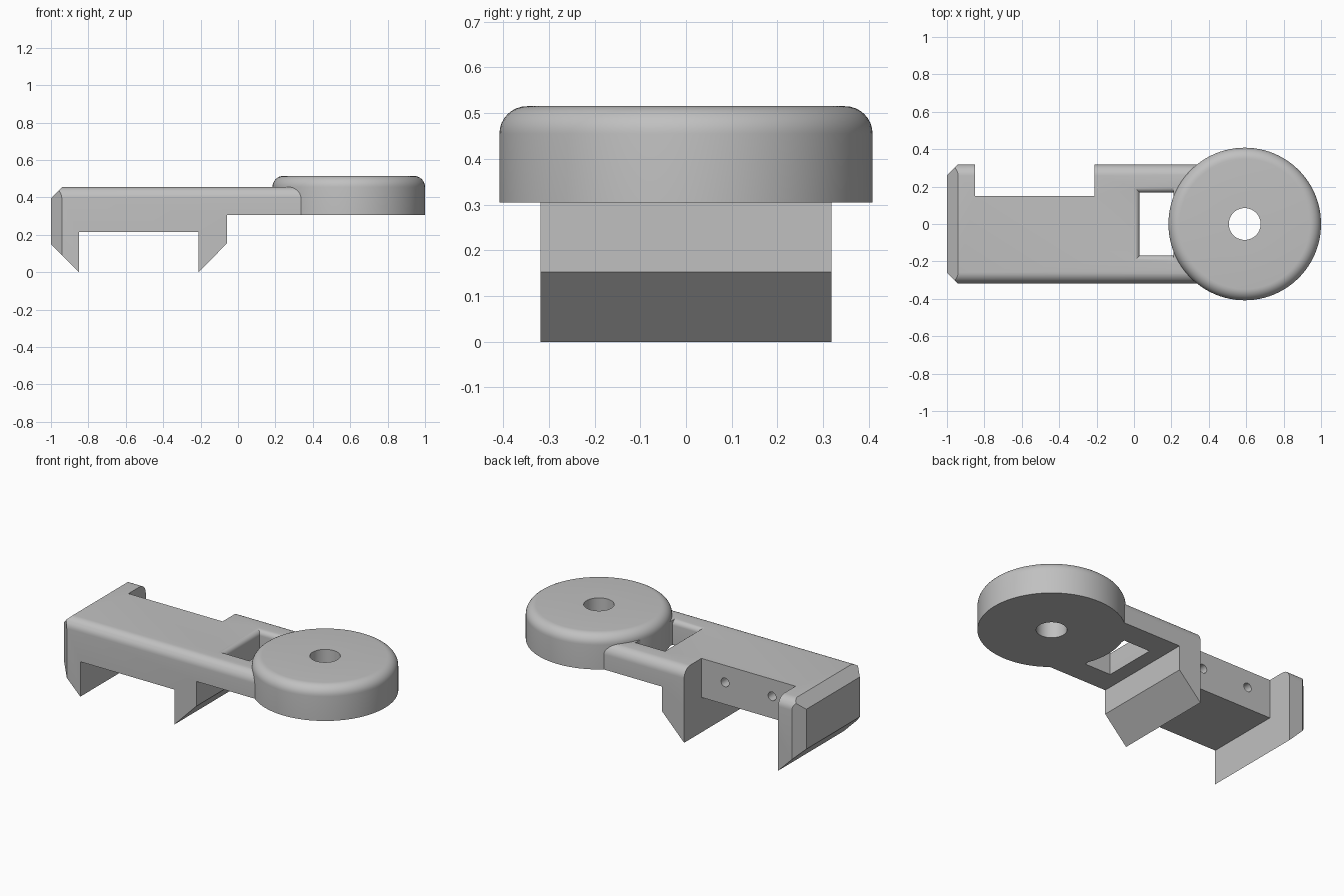
import bpy, bmesh, math
from mathutils import Matrix

if "Cube" in bpy.data.objects:
    bpy.data.objects.remove(bpy.data.objects["Cube"])

grey = bpy.data.materials.new("plain_grey")
grey.use_nodes = True
COLOUR = (0.53, 0.53, 0.53, 1)
grey.diffuse_color = COLOUR
grey.node_tree.nodes["Principled BSDF"].inputs["Base Color"].default_value = COLOUR


def finish(name, bm):
    bmesh.ops.recalc_face_normals(bm, faces=bm.faces[:])
    mesh = bpy.data.meshes.new(name)
    bm.to_mesh(mesh)
    bm.free()
    mesh.materials.append(grey)
    obj = bpy.data.objects.new(name, mesh)
    bpy.context.collection.objects.link(obj)
    return obj


def loft(name, rings, closed=False):
    """Skin a list of equal-length rings; cap the ends unless it closes on itself."""
    bm = bmesh.new()
    loops = [[bm.verts.new(p) for p in ring] for ring in rings]
    pairs = list(zip(loops, loops[1:]))
    if closed:
        pairs.append((loops[-1], loops[0]))
    else:
        bm.faces.new(loops[0])
        bm.faces.new(loops[-1])
    n = len(loops[0])
    for a, b in pairs:
        for i in range(n):
            j = (i + 1) % n
            bm.faces.new((a[i], a[j], b[j], b[i]))
    return finish(name, bm)


def cylinder(name, radius, depth, matrix, segments):
    bm = bmesh.new()
    bmesh.ops.create_cone(bm, cap_ends=True, segments=segments, radius1=radius,
                          radius2=radius, depth=depth, matrix=matrix)
    return finish(name, bm)


def activate(obj):
    bpy.ops.object.select_all(action='DESELECT')
    obj.select_set(True)
    bpy.context.view_layer.objects.active = obj


def boolean(obj, tool, operation):
    mod = obj.modifiers.new("cut", 'BOOLEAN')
    mod.object, mod.operation, mod.solver = tool, operation, 'EXACT'
    activate(obj)
    bpy.ops.object.modifier_apply(modifier=mod.name)
    bpy.data.objects.remove(tool)


def arc(steps):
    return [math.pi / 2 * i / steps for i in range(steps + 1)]


TOP, ARM_BOTTOM, HALF_WIDTH, FILLET = 0.455, 0.305, 0.318, 0.06
DISC_X, DISC_R, DISC_TOP, BORE = 0.592, 0.408, 0.515, 0.085

# Body: bar with rounded upper edges
side = [(HALF_WIDTH - FILLET + FILLET * math.cos(t),
         TOP - FILLET + FILLET * math.sin(t)) for t in arc(8)]
section = [(HALF_WIDTH, -0.1)] + side
section += [(-y, z) for y, z in reversed(section)]
body = loft("clip_body", [[(x, y, z) for y, z in section] for x in (-1.1, 0.45)])

# Side outline: two hooked prongs below, chamfered end
outline = [(-1, 0.15), (-0.85, 0), (-0.85, 0.215), (-0.21, 0.215), (-0.21, 0),
           (-0.06, 0.153), (-0.06, ARM_BOTTOM), (0.5, ARM_BOTTOM),
           (0.5, 0.595), (-0.8, 0.595), (-1, 0.395)]
boolean(body, loft("side_cutter", [[(x, y, z) for x, z in outline]
                                   for y in (-0.5, 0.5)]), 'INTERSECT')

# Plan outline: chamfered end corners and the rear recess
plan = [(-1.1, -0.16), (-0.84, -0.42), (0.5, -0.42), (0.5, 0.42), (-0.21, 0.42),
        (-0.21, 0.15), (-0.85, 0.15), (-0.85, 0.41), (-1.1, 0.16)]
boolean(body, loft("plan_cutter", [[(x, y, z) for x, y in plan]
                                   for z in (-0.2, 0.7)]), 'INTERSECT')

# Window between the arms, rounded over at its top rim
RIM = 0.03
levels = [(0, 0.2)] + [(RIM - RIM * math.cos(t), TOP - RIM + RIM * math.sin(t))
                       for t in arc(6)] + [(RIM, 0.6)]
boolean(body, loft("window_cutter", [
    [(0.03 - d, -0.168 - d, z), (0.21, -0.168 - d, z),
     (0.21, 0.168 + d, z), (0.03 - d, 0.168 + d, z)] for d, z in levels]), 'DIFFERENCE')

# Screw holes in the recess wall
for x in (-0.69, -0.37):
    place = Matrix.Translation((x, 0.15, 0.35)) @ Matrix.Rotation(math.pi / 2, 4, 'X')
    boolean(body, cylinder("hole_cutter", 0.027, 0.3, place, 24), 'DIFFERENCE')

# Trim the arms just inside the disc
boolean(body, cylinder("disc_cutter", DISC_R - 0.008, 1,
                       Matrix.Translation((DISC_X, 0, 0.4)), 96), 'DIFFERENCE')

# Pivot disc: turned profile with rounded upper rim and a bore
rim = [(DISC_R - FILLET + FILLET * math.cos(t),
        DISC_TOP - FILLET + FILLET * math.sin(t)) for t in arc(8)]
turned = [(BORE, ARM_BOTTOM), (DISC_R, ARM_BOTTOM)] + rim + [(BORE, DISC_TOP)]
angles = [math.tau * i / 96 for i in range(96)]
disc = loft("pivot_disc", [[(DISC_X + r * math.cos(a), r * math.sin(a), z)
                            for r, z in turned] for a in angles], closed=True)

for obj in (body, disc):
    activate(obj)
    bpy.ops.object.shade_smooth_by_angle(angle=math.radians(30))
